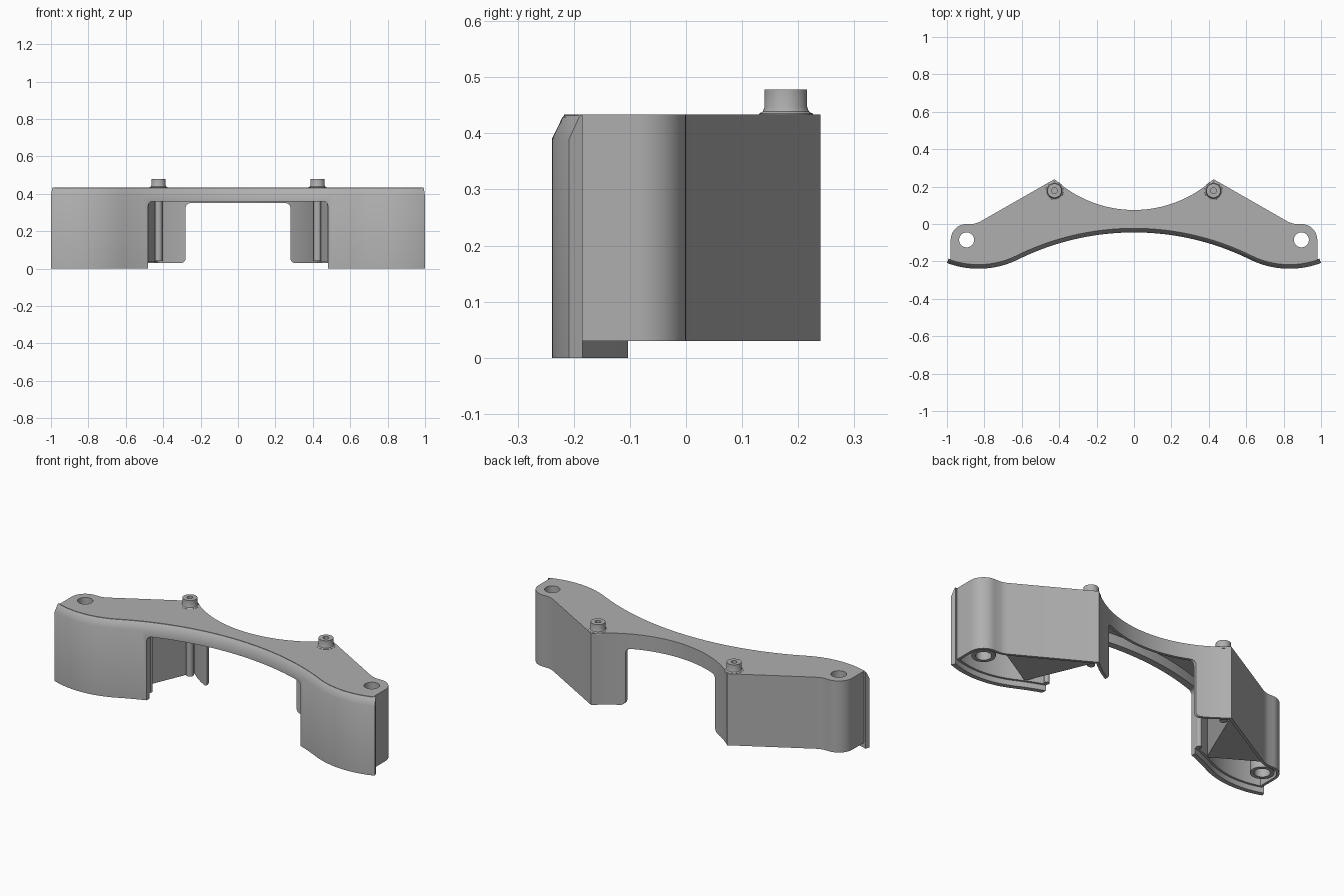
import bpy, bmesh
from math import sin, cos, asin, pi, radians
from mathutils import Vector

if "Cube" in bpy.data.objects:
    bpy.data.objects.remove(bpy.data.objects["Cube"], do_unlink=True)

TOP, LOW, WALL = 0.434, 0.03, 0.015
HOLE = Vector((0.895, -0.085))
POST = Vector((0.425, 0.178))

grey = bpy.data.materials.new("light_grey")
grey.use_nodes = True
grey.diffuse_color = (0.43, 0.43, 0.43, 1)
grey.node_tree.nodes["Principled BSDF"].inputs["Base Color"].default_value = grey.diffuse_color


def finish(name, bm):
    bmesh.ops.recalc_face_normals(bm, faces=bm.faces)
    mesh = bpy.data.meshes.new(name)
    bm.to_mesh(mesh)
    bm.free()
    obj = bpy.data.objects.new(name, mesh)
    bpy.context.collection.objects.link(obj)
    mesh.materials.append(grey)
    return obj


def loft(name, rings, closed=False):
    """Skin equal rings of points; cap the ends, or close the loop."""
    bm = bmesh.new()
    rows = [[bm.verts.new(p) for p in ring] for ring in rings]
    n = len(rows[0])
    pairs = list(zip(rows, rows[1:])) + ([(rows[-1], rows[0])] if closed else [])
    for a, b in pairs:
        for i in range(n):
            j = (i + 1) % n
            bm.faces.new((a[i], a[j], b[j], b[i]))
    if not closed:
        bm.faces.new(rows[0])
        bm.faces.new(rows[-1])
    return finish(name, bm)


def prism(name, outline, z0, z1):
    return loft(name, [[(p[0], p[1], z) for p in outline] for z in (z0, z1)])


def lathe(name, centre, profile, closed=False, steps=40):
    rings = [[(centre.x + r * cos(2 * pi * i / steps), centre.y + r * sin(2 * pi * i / steps), z)
              for i in range(steps)] for r, z in profile]
    return loft(name, rings, closed)


def arc(cx, cy, r, a0, a1, steps):
    return [Vector((cx + r * cos(a0 + (a1 - a0) * i / steps),
                    cy + r * sin(a0 + (a1 - a0) * i / steps))) for i in range(steps + 1)]


def mirrored(half):
    """Complete a half outline that starts on x = 0."""
    return [Vector((-p.x, p.y)) for p in reversed(half[1:])] + half


def front_half(inset, x_end=None):
    """Front curve: a concave middle flowing into a convex end."""
    r1, r2, turn = 1.4, 0.477, asin(0.62 / 1.4)
    cx, cy = (r1 + r2) * sin(turn), -1.445 + (r1 + r2) * cos(turn)
    end = 0.362 if x_end is None else asin((x_end - cx) / (r2 - inset))
    return (arc(0, -1.445, r1 + inset, pi / 2, pi / 2 - turn, 20)
            + arc(cx, cy, r2 - inset, -pi / 2 - turn, -pi / 2 + end, 20)[1:])


def shrink(points, d):
    """Move a counter-clockwise outline inward by d."""
    out = []
    for i, p in enumerate(points):
        a = (p - points[i - 1]).normalized()
        b = (points[(i + 1) % len(points)] - p).normalized()
        na, nb = Vector((-a.y, a.x)), Vector((-b.y, b.x))
        out.append(p + (na + nb) * d / max(0.3, 1 + na.dot(nb)))
    return out


def cut(obj, cutters):
    for c in cutters:
        c.hide_render = True
        m = obj.modifiers.new("cut", 'BOOLEAN')
        m.object, m.operation, m.solver = c, 'DIFFERENCE', 'EXACT'
    bpy.context.view_layer.update()
    deps = bpy.context.evaluated_depsgraph_get()
    mesh = bpy.data.meshes.new_from_object(obj.evaluated_get(deps))
    obj.modifiers.clear()
    obj.data = mesh


def opening(name, half, top, y0, y1, flare):
    """Arch-shaped cutter with rounded top corners and an optional flared foot."""
    r = 0.025
    side = [Vector((0, top))] + arc(half - r, top - r, r, pi / 2, 0, 6)
    if flare:
        side += arc(half + r, LOW + r, r, pi, 1.5 * pi, 6) + [Vector((half + r, -0.1))]
    else:
        side += [Vector((half, -0.1))]
    return loft(name, [[(p.x, y, p.y) for p in mirrored(side)] for y in (y0, y1)])


# Cutters
front_gap = opening("front_gap_cutter", 0.48, 0.36, -0.4, 0.03, False)
back_gap = opening("back_gap_cutter", 0.28, 0.35, 0.0, 0.22, True)
bores = [lathe("bore_cutter", Vector((s * HOLE.x, HOLE.y)), [(0.04, -0.1), (0.04, 0.6)])
         for s in (1, -1)]

# Hollow body: top plate with side and back walls
back = arc(0, 0.705, 0.63, -radians(47.6), -pi / 2, 20)
half = (front_half(0.022, 0.98) + arc(HOLE.x, HOLE.y, 0.085, 0, pi / 2, 12)
        + [Vector((0.86, 0.0)), Vector((0.84, 0.005)), Vector((0.82, 0.014))] + back)
outline = half[1:] + [Vector((-p.x, p.y)) for p in reversed(half[:-1])]
cavity = prism("cavity_cutter", shrink(outline, WALL), -0.1, TOP - 0.02)
body = prism("body_shell", outline, LOW, TOP)
cut(body, [cavity, front_gap, back_gap] + bores)

# Front cover with chamfered top edge
section = [(0, 0), (0, 0.39), (0.019, 0.429), (0.025, TOP), (0.025, 0)]
paths = [mirrored(front_half(t)) for t, z in section]
cover = loft("front_cover", [[(path[i].x, path[i].y, z) for path, (t, z) in zip(paths, section)]
                             for i in range(len(paths[0]))])
cut(cover, [front_gap])

# Parts repeated on each side
for s, side in ((1, "left"), (-1, "right")):
    at = lambda p: Vector((s * p.x, p.y))
    lathe(side + "_screw_tube", at(HOLE),
          [(0.04, LOW + 0.005), (0.06, LOW + 0.005), (0.06, TOP - 0.01), (0.04, TOP - 0.01)], True)
    lathe(side + "_locating_post", at(POST),
          [(0.015, TOP - 0.01), (0.05, TOP - 0.01), (0.048, TOP + 0.001), (0.041, TOP + 0.005),
           (0.038, TOP + 0.013), (0.038, 0.478), (0.015, 0.478)], True)
    lathe(side + "_post_bore_floor", at(POST), [(0.016, TOP - 0.01), (0.016, TOP + 0.004)])
    lathe(side + "_inner_boss", at(POST), [(0.02, LOW + 0.01), (0.02, TOP - 0.01)], steps=20)
    lathe(side + "_edge_rib", Vector((s * 0.49, -0.085)),
          [(0.014, LOW), (0.014, TOP - 0.01)], steps=16)
    prism(side + "_triangular_core",
          [(s * 0.432, 0.218), (s * 0.82, -0.002), (s * 0.585, -0.14)], LOW + 0.004, TOP - 0.01)

# Tidy up and shade
for c in [cavity, front_gap, back_gap] + bores:
    bpy.data.objects.remove(c, do_unlink=True)
for obj in bpy.context.scene.objects:
    mine = obj.type == 'MESH'
    obj.select_set(mine)
    if mine:
        bpy.context.view_layer.objects.active = obj
bpy.ops.object.shade_smooth_by_angle(angle=radians(28))
